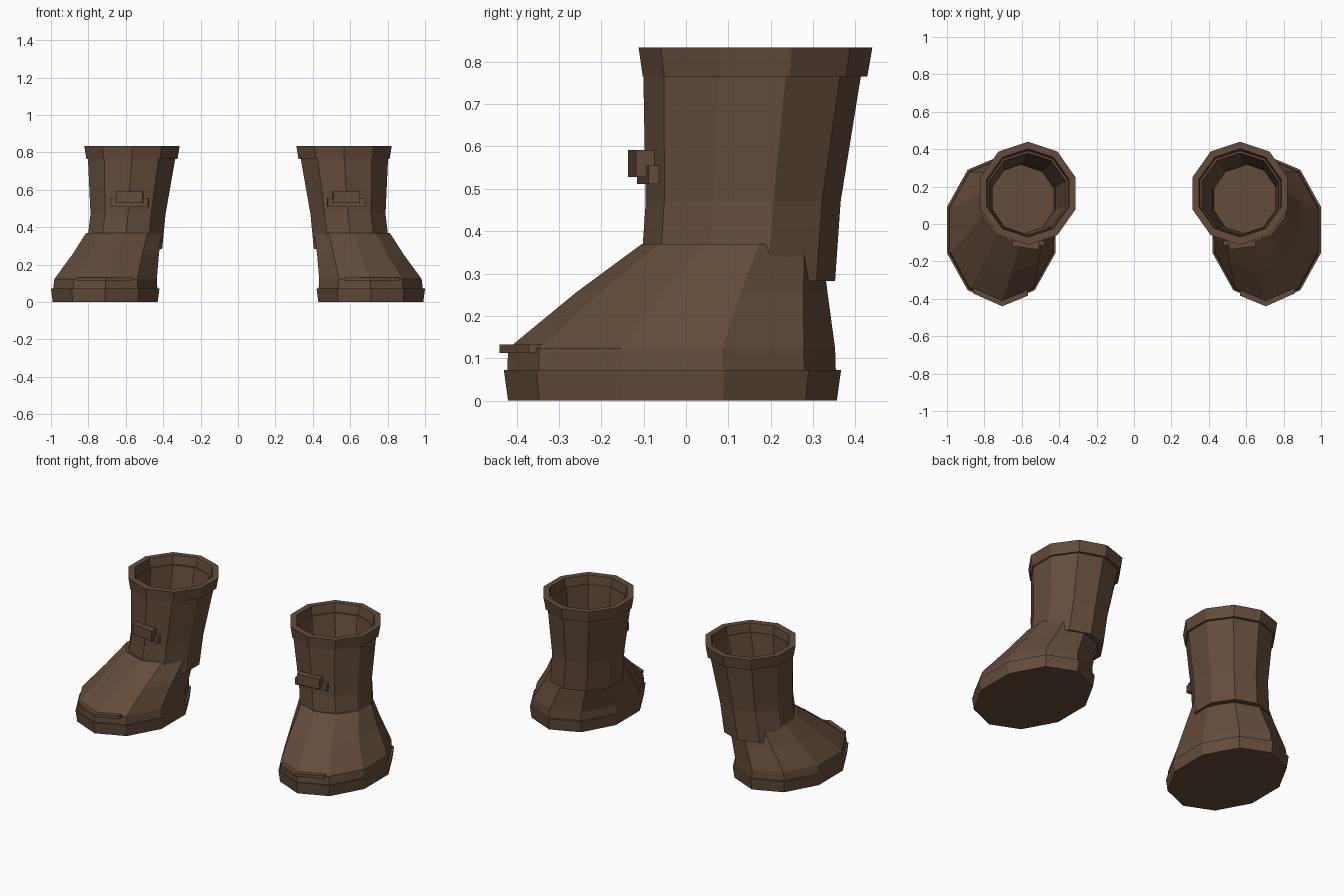
import bpy, bmesh, math
from mathutils import Matrix, Vector

if "Cube" in bpy.data.objects:
    bpy.data.objects.remove(bpy.data.objects["Cube"])

leather = bpy.data.materials.new("brown_leather")
leather.diffuse_color = (0.125, 0.072, 0.044, 1)
leather.use_nodes = True
leather.node_tree.nodes["Principled BSDF"].inputs["Base Color"].default_value = leather.diffuse_color
SIDES = 10


def finish(bm, name, side):
    """Mirror for the left boot, fix normals and make the object."""
    for v in bm.verts:
        v.co.x *= side
    bmesh.ops.recalc_face_normals(bm, faces=bm.faces)
    mesh = bpy.data.meshes.new(name)
    bm.to_mesh(mesh)
    bm.free()
    mesh.materials.append(leather)
    bpy.context.collection.objects.link(bpy.data.objects.new(name, mesh))


def loft(name, side, rings, closed=False):
    """Join ten-sided ellipses (cx, cy, rx, ry, z); capped, or closed into a tube."""
    bm = bmesh.new()
    loops = []
    for cx, cy, rx, ry, z in rings:
        angles = [math.pi / 2 + 2 * math.pi * i / SIDES for i in range(SIDES)]
        loops.append([bm.verts.new((cx + rx * math.cos(a), cy + ry * math.sin(a), z)) for a in angles])
    pairs = list(zip(loops, loops[1:]))
    if closed:
        pairs.append((loops[-1], loops[0]))
    else:
        bm.faces.new(loops[0])
        bm.faces.new(loops[-1])
    for a, b in pairs:
        for i in range(SIDES):
            j = (i + 1) % SIDES
            bm.faces.new((a[i], a[j], b[j], b[i]))
    finish(bm, name, side)


def box(name, side, centre, size, yaw):
    bm = bmesh.new()
    m = (Matrix.Translation(centre) @ Matrix.Rotation(yaw, 4, 'Z')
         @ Matrix.Diagonal((*size, 1)))
    bmesh.ops.create_cube(bm, size=1, matrix=m)
    finish(bm, name, side)


def strip(name, side, path, depth, z0, z1):
    """Flat band bent along a path in plan, thickened toward +y."""
    bm = bmesh.new()
    outline = path + [(x, y + depth) for x, y in reversed(path)]
    face = bm.faces.new([bm.verts.new((x, y, z0)) for x, y in outline])
    top = bmesh.ops.extrude_face_region(bm, geom=[face], use_keep_orig=True)
    for v in top["geom"]:
        if isinstance(v, bmesh.types.BMVert):
            v.co += Vector((0, 0, z1 - z0))
    finish(bm, name, side)


for side, label in ((1, "right"), (-1, "left")):
    # Sole
    loft(f"{label}_sole", side, [(.71, -.032, .295, .388, 0), (.71, -.032, .305, .398, .072)])
    # Foot, sloping up to the ankle
    loft(f"{label}_foot", side, [
        (.71, -.034, .294, .388, .06), (.708, -.034, .288, .386, .123),
        (.654, .037, .243, .297, .255), (.61, .108, .212, .212, .37)])
    # Hollow shaft
    loft(f"{label}_shaft", side, [
        (.608, .122, .213, .23, .283), (.588, .135, .211, .23, .47), (.568, .157, .247, .258, .78),
        (.568, .16, .215, .22, .78), (.588, .138, .178, .188, .47), (.605, .125, .178, .19, .283)], True)
    # Cuff around the opening
    loft(f"{label}_cuff", side, [
        (.567, .163, .256, .265, .765), (.567, .164, .268, .276, .834),
        (.567, .166, .232, .236, .834), (.567, .163, .222, .226, .765)], True)
    # Buckle and its strap end
    box(f"{label}_buckle", side, (.578, -.106, .56), (.143, .044, .064), .13)
    box(f"{label}_strap", side, (.58, -.09, .533), (.205, .025, .044), .13)
    # Toe band
    strip(f"{label}_toe_band", side, [(.566, -.383), (.705, -.44), (.86, -.371)], .03, .113, .132)
